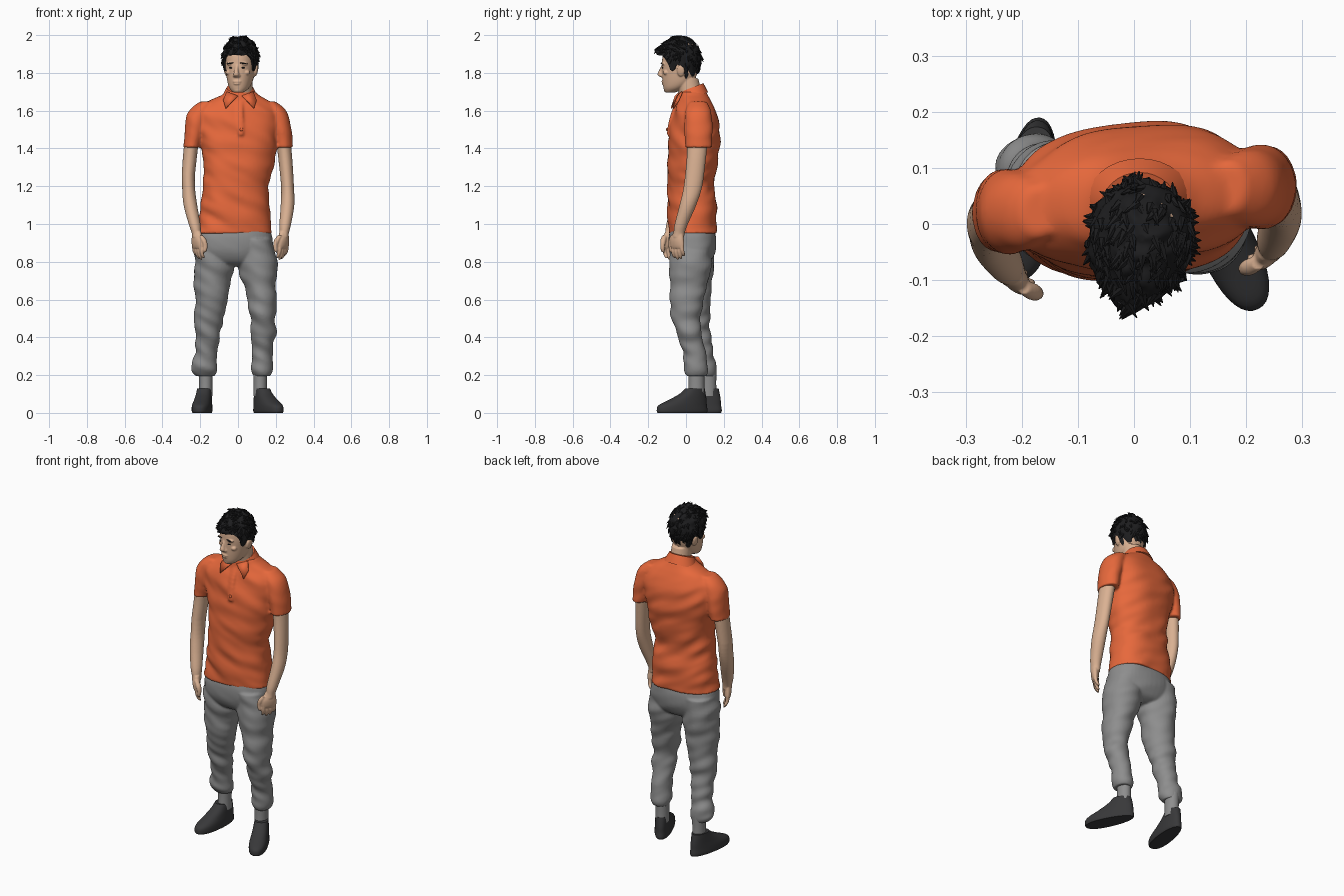
import bpy, bmesh, math, random
from math import sin, cos, pi
from mathutils import Vector, Matrix, noise

random.seed(4)


def material(name, rgb):
    m = bpy.data.materials.new(name)
    m.diffuse_color = (*rgb, 1)
    return m


ORANGE = material("orange cloth", (0.80, 0.14, 0.045))
GREY = material("grey cloth", (0.27, 0.27, 0.27))
SKIN = material("skin", (0.70, 0.44, 0.29))
BLACK = material("black hair", (0.012, 0.012, 0.013))
DARK = material("dark shoe", (0.04, 0.04, 0.042))


def loft(bm, keys, seg=32, sub=5, p=2.0, rot=0.0, taper=0.0, fold=0.0):
    """Skin smooth horizontal superellipse rings through keys (x, y, z, rx, ry)."""
    n, rings = len(keys), []
    power = lambda c: math.copysign(abs(c) ** (2 / p), c)
    for i in range((n - 1) * sub + 1):
        j = min(i // sub, n - 2)
        t = i / sub - j
        k = [keys[min(max(j + d, 0), n - 1)] for d in (-1, 0, 1, 2)]
        x, y, z, rx, ry = [0.5 * (2 * b + (c - a) * t + (2 * a - 5 * b + 4 * c - d) * t * t
                           + (3 * b - a - 3 * c + d) * t ** 3) for a, b, c, d in zip(*k)]
        ring = []
        for s in range(seg):
            c, q = cos(2 * pi * s / seg), sin(2 * pi * s / seg)
            f = fold * noise.noise(Vector(((x + rx * c) * 7, (y + ry * q) * 7, z * 17 + x * 9 + rx * c * 8)))
            u = (rx + f) * power(c) * (1 + taper * q)
            v = (ry + f) * power(q)
            ring.append(bm.verts.new((x + u * cos(rot) - v * sin(rot),
                                      y + u * sin(rot) + v * cos(rot), z)))
        rings.append(ring)
    for a, b in zip(rings, rings[1:]):
        for s in range(seg):
            bm.faces.new((a[s], a[(s + 1) % seg], b[(s + 1) % seg], b[s]))
    bm.faces.new(rings[0][::-1])
    bm.faces.new(rings[-1])


def ball(bm, pos, radii, tilt=0.0):
    m = Matrix.Translation(pos) @ Matrix.Rotation(tilt, 4, 'Y') @ Matrix.Diagonal((*radii, 1))
    bmesh.ops.create_icosphere(bm, subdivisions=3, radius=1, matrix=m)


def finish(name, bm, mat, voxel=0.0, smooth=2, matrix=None):
    if matrix:
        bm.transform(matrix)
    bmesh.ops.recalc_face_normals(bm, faces=bm.faces[:])
    me = bpy.data.meshes.new(name)
    bm.to_mesh(me)
    bm.free()
    ob = bpy.data.objects.new(name, me)
    bpy.context.collection.objects.link(ob)
    me.materials.append(mat)
    bpy.ops.object.select_all(action='DESELECT')
    ob.select_set(True)
    bpy.context.view_layer.objects.active = ob
    bpy.ops.object.shade_smooth_by_angle(angle=math.radians(40))
    if voxel:
        r = ob.modifiers.new("fuse", 'REMESH')
        r.mode, r.voxel_size, r.use_smooth_shade = 'VOXEL', voxel, True
        s = ob.modifiers.new("soften", 'SMOOTH')
        s.factor, s.iterations = 0.5, smooth
    return ob


# Shirt: torso, sleeves, collar band and placket fused together
bm = bmesh.new()
loft(bm, [(-.018, .035, .95, .198, .126), (-.017, .033, 1.05, .188, .128), (-.014, .03, 1.13, .182, .126),
          (-.012, .025, 1.2, .174, .122), (0, .03, 1.3, .184, .13), (0, .04, 1.42, .205, .135),
          (0, .045, 1.52, .225, .129), (0, .045, 1.6, .215, .11), (.005, .045, 1.645, .165, .09),
          (.01, .04, 1.68, .10, .075), (.01, .035, 1.7, .075, .07)], seg=64, sub=8, p=2.3, rot=.09, fold=.012)
for s, y in ((1, .066), (-1, .022)):
    loft(bm, [(s * .165, y, 1.648, .035, .045), (s * .195, y, 1.605, .058, .066), (s * .216, y, 1.55, .061, .075),
              (s * .229, y, 1.49, .054, .076), (s * .242, y, 1.405, .046, .072)], sub=8, fold=.006)
loft(bm, [(.01, -.043, 1.65, .015, .006), (.011, -.068, 1.6, .015, .006),
          (.013, -.088, 1.53, .015, .006), (.014, -.096, 1.47, .013, .006)], seg=16, p=4)
band = bmesh.new()
finish("shirt", bm, ORANGE, voxel=.008, smooth=3)

# Collar: sloping band, two folded points, one button
loft(band, [(.01, .035, 1.665, .098, .082), (.01, .03, 1.695, .084, .074), (.01, .026, 1.722, .07, .066)])
for v in band.verts:
    v.co.z += (v.co.y - .03) * .38
finish("collar_band", band, ORANGE)
bm = bmesh.new()
for s in (1, -1):
    pts = [(.012, -.05, 1.678), (.07, -.025, 1.70), (.088, -.045, 1.655), (.075, -.072, 1.612)]
    bm.faces.new([bm.verts.new((s * x + .01, y + s * .005, z)) for x, y, z in pts])
points = finish("collar_points", bm, ORANGE)
sol = points.modifiers.new("thickness", 'SOLIDIFY')
sol.thickness, sol.offset = .008, 0
bm = bmesh.new()
ball(bm, (.018, -.1, 1.5), (.009, .006, .009))
finish("shirt_button", bm, ORANGE)

# Trousers: hips and two loose legs fused together
bm = bmesh.new()
loft(bm, [(-.015, .033, .98, .18, .115), (-.016, .033, .93, .198, .125), (-.017, .033, .86, .205, .122),
          (-.017, .035, .80, .17, .095), (-.015, .035, .775, .08, .05)], seg=48, p=2.3, rot=.04, fold=.006)
loft(bm, [(.085, .025, .92, .095, .11), (.105, .022, .78, .103, .112), (.12, .01, .65, .085, .096),
          (.13, 0, .52, .07, .08), (.13, .018, .43, .068, .066), (.127, .045, .32, .058, .062),
          (.133, .055, .235, .061, .066), (.128, .056, .195, .045, .05)], sub=10, fold=.014)
loft(bm, [(-.12, .04, .92, .105, .11), (-.13, .04, .78, .105, .108), (-.14, .04, .65, .09, .095),
          (-.152, .05, .52, .077, .077), (-.16, .063, .43, .068, .067), (-.17, .085, .32, .06, .06),
          (-.175, .1, .235, .07, .06), (-.172, .108, .195, .05, .047)], sub=10, fold=.014)
finish("trousers", bm, GREY, voxel=.007, smooth=2)

# Socks and shoes
for side, ankle, centre, turn in (("left", (.118, .055), (.158, -.02), .445),
                                  ("right", (-.171, .118), (-.188, .045), -.14)):
    bm = bmesh.new()
    loft(bm, [(*ankle, .23, .038, .044), (*ankle, .16, .036, .042), (*ankle, .09, .036, .044)])
    finish(side + "_sock", bm, GREY)
    bm = bmesh.new()
    loft(bm, [(0, 0, 0, .046, .141), (0, 0, .012, .05, .146), (0, .003, .04, .049, .139),
              (0, .034, .07, .044, .106), (0, .061, .1, .04, .074), (0, .075, .128, .037, .054)],
         seg=40, p=2.25, taper=-.12)
    finish(side + "_shoe", bm, DARK,
           matrix=Matrix.Translation((*centre, 0)) @ Matrix.Rotation(turn, 4, 'Z'))

# Arms with palms, fingers and thumbs
for s, name in ((1, "left_arm"), (-1, "right_arm")):
    bm = bmesh.new()
    loft(bm, [(.238, .062, 1.46, .038, .055), (.25, .055, 1.35, .037, .051), (.262, .037, 1.2, .034, .049),
              (.262, .01, 1.1, .036, .044), (.25, -.025, 1.0, .031, .035), (.245, -.036, .955, .025, .03),
              (.243, -.04, .93, .024, .03)])
    w, inward, hx, hy = Vector((s * .6, .8, 0)), Vector((-s * .8, .6, 0)), s * .24, -.046
    base = bmesh.new()
    loft(bm, [(s * .243 * s, -.04, .96, .02, .028), (.241, hy, .92, .022, .04),
              (.24, hy, .89, .019, .043), (.24, hy, .872, .013, .04)], seg=24, rot=-.64)
    base.free()
    for v in bm.verts:
        v.co.x *= s
    for i, length in enumerate((.066, .075, .07, .055)):
        o = Vector((hx, hy, .885)) + w * (i - 1.5) * .0205
        keys = [(0, .0, .0105), (.45, .003, .0105), (.8, .012, .0095), (1, .02, .005)]
        loft(bm, [(*(o + inward * b - Vector((0, 0, length * a))), r, r) for a, b, r in keys], seg=14)
    o = Vector((hx, hy, .94)) - w * .03
    keys = [(0, 0, .012), (.025, .014, .0155), (.055, .022, .0125), (.08, .02, .0105), (.09, .019, .005)]
    loft(bm, [(*(o - w * b + inward * b * .6 - Vector((0, 0, a))), r, r) for a, b, r in keys], seg=14)
    for v in bm.verts:
        if s < 0:
            v.co.y -= .044
            v.co.x += .03 * min(1, max(0, (1.25 - v.co.z) / .3))
            v.co.x -= .005
    finish(name, bm, SKIN, voxel=.004, smooth=2)

# Head: skull, neck, nose, lips, brows, ears in a turned local frame
TURN = Matrix.Translation((.018, 0, 0)) @ Matrix.Rotation(-.2, 4, 'Z')
bm = bmesh.new()
loft(bm, [(0, -.085, 1.697, .028, .028), (0, -.064, 1.718, .05, .056), (0, -.045, 1.75, .064, .08),
          (0, -.034, 1.8, .074, .094), (0, -.031, 1.85, .079, .097), (0, -.028, 1.9, .077, .095),
          (0, -.028, 1.95, .06, .076), (0, -.028, 1.975, .03, .04)], seg=48, sub=6, p=2.2, taper=.07)
loft(bm, [(0, .034, 1.62, .066, .064), (0, .026, 1.68, .056, .06), (0, .004, 1.77, .056, .062)])
loft(bm, [(0, -.119, 1.842, .009, .012), (0, -.131, 1.812, .011, .015), (0, -.137, 1.792, .016, .017),
          (0, -.132, 1.781, .015, .012), (0, -.126, 1.776, .008, .006)], seg=20)
ball(bm, (0, -.123, 1.754), (.023, .009, .006))
ball(bm, (0, -.122, 1.743), (.019, .009, .006))
ball(bm, (0, -.1, 1.71), (.026, .019, .015))
for s in (1, -1):
    ball(bm, (s * .012, -.128, 1.785), (.009, .01, .008))
    ball(bm, (s * .032, -.113, 1.848), (.026, .014, .008))
    ball(bm, (s * .046, -.098, 1.802), (.02, .016, .014))
    ball(bm, (s * .082, -.012, 1.812), (.009, .021, .032), s * .2)
finish("head", bm, SKIN, voxel=.004, smooth=2, matrix=TURN)

# Eyes and eyebrows
bm = bmesh.new()
for s in (1, -1):
    ball(bm, (s * .032, -.119, 1.827), (.012, .006, .0038), -s * .05)
    ball(bm, (s * .034, -.122, 1.851), (.02, .007, .0038), s * .1)
finish("eyes_and_brows", bm, BLACK, matrix=TURN)

# Hair: cap following a hairline, with a forward quiff and seeded tufts
LINE = [(-1, 1.768), (-.45, 1.775), (-.3, 1.83), (.05, 1.845), (.2, 1.815), (.4, 1.81), (.58, 1.87), (.75, 1.893), (1, 1.895)]


def hair_point(a, t, puff=0.0):
    f = -sin(a)
    for (f0, z0), (f1, z1) in zip(LINE, LINE[1:]):
        if f <= f1 + 1e-6:
            low = z0 + (z1 - z0) * (f - f0) / (f1 - f0)
            break
    z = 1.992 - (1.992 - low) * t * t
    d = z - 1.875
    r = math.sqrt(max(0, 1 - (d / .1171) ** 2)) if d > 0 else 1 - .45 * (d / .13) ** 2
    quiff = 1 + .33 * max(0, f) ** 3 * math.exp(-((z - 1.92) / .045) ** 2)
    p = Vector((.095 * r * cos(a), -.028 + .105 * r * quiff * sin(a), z))
    return p + (p - Vector((0, -.028, 1.86))) * (.09 * noise.noise(p * 38) + puff)


bm = bmesh.new()
N, ROWS = 72, 22
rows = [[bm.verts.new(hair_point(2 * pi * i / N, max(.03, k / ROWS))) for i in range(N)] for k in range(ROWS + 1)]
rows.append([bm.verts.new((v.co.x * .7, -.028 + (v.co.y + .028) * .7, v.co.z)) for v in rows[-1]])
bm.faces.new(rows[0])
for a, b in zip(rows, rows[1:]):
    for i in range(N):
        bm.faces.new((a[i], b[i], b[(i + 1) % N], a[(i + 1) % N]))
bm.faces.new(rows[-1])
for i in range(230):
    a, t = random.uniform(0, 2 * pi), math.sqrt(random.uniform(.01, .8))
    p = hair_point(a, t, -.02)
    out = (p - Vector((0, -.028, 1.86))).normalized()
    along = Vector((random.uniform(-.6, .6), -.9 if p.z > 1.92 else -.1, .1 if p.z > 1.92 else -.9))
    d = (out * .35 + along - out * along.dot(out)).normalized()
    h = random.uniform(.022, .036)
    bmesh.ops.create_cone(bm, cap_ends=True, segments=6, radius1=.009, radius2=.001, depth=h,
                          matrix=Matrix.Translation(p + d * h * .3) @ d.to_track_quat('Z', 'Y').to_matrix().to_4x4())
finish("hair", bm, BLACK, matrix=TURN)
